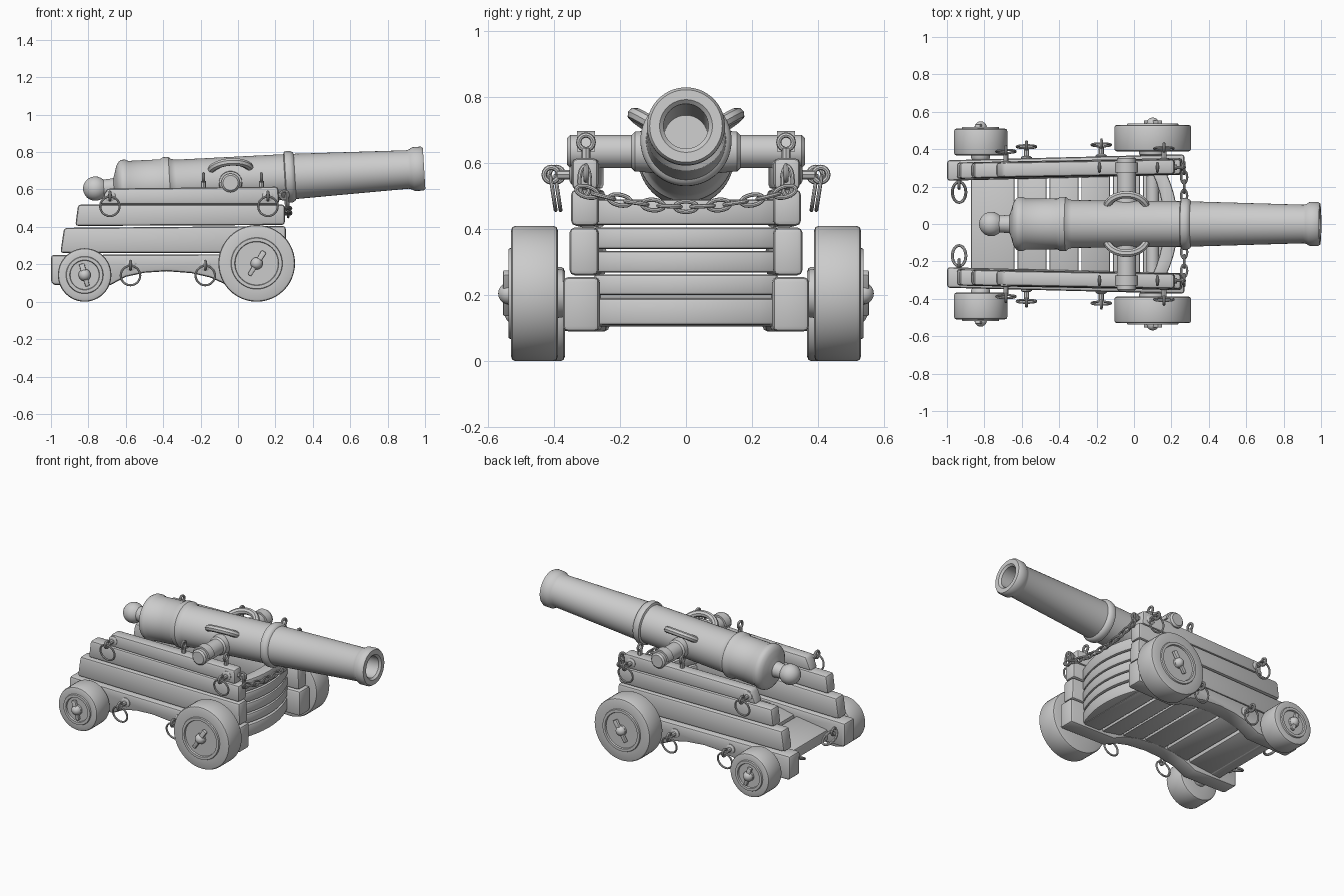
import bpy, bmesh
from math import sin, cos, pi, radians
from mathutils import Vector as V

if "Cube" in bpy.data.objects:
    bpy.data.objects.remove(bpy.data.objects["Cube"])


def add_mesh(name, bm, bevel=0.0):
    bmesh.ops.recalc_face_normals(bm, faces=bm.faces[:])
    if bevel:
        edges = [e for e in bm.edges if e.calc_face_angle(0) > radians(30)]
        bmesh.ops.bevel(bm, geom=edges, offset=bevel, segments=2, profile=0.5,
                        affect='EDGES', clamp_overlap=True)
    me = bpy.data.meshes.new(name)
    bm.to_mesh(me)
    bm.free()
    ob = bpy.data.objects.new(name, me)
    bpy.context.collection.objects.link(ob)
    return ob


def prism(name, pts, place, bevel=0.015):
    """Closed 2D outline swept between place(p, 0) and place(p, 1)."""
    bm = bmesh.new()
    a, b = [[bm.verts.new(place(p, k)) for p in pts] for k in (0, 1)]
    bm.faces.new(a)
    bm.faces.new(b[::-1])
    for i in range(len(pts)):
        j = (i + 1) % len(pts)
        bm.faces.new((a[i], a[j], b[j], b[i]))
    return add_mesh(name, bm, bevel)


def lathe(name, profile, origin, axis, n=40):
    """Profile of (distance along axis, radius)."""
    axis, o = V(axis).normalized(), V(origin)
    u = axis.orthogonal().normalized()
    w = axis.cross(u)
    bm = bmesh.new()
    rings = []
    for a, r in profile:
        c = o + axis * a
        if r < 1e-5:
            rings.append([bm.verts.new(c)] * n)
        else:
            rings.append([bm.verts.new(c + (u * cos(2*pi*i/n) + w * sin(2*pi*i/n)) * r)
                          for i in range(n)])
    for p, q in zip(rings, rings[1:]):
        for i in range(n):
            j = (i + 1) % n
            vs = list(dict.fromkeys((p[i], p[j], q[j], q[i])))
            if len(vs) > 2:
                bm.faces.new(vs)
    return add_mesh(name, bm)


def tube(name, pts, r, closed=False):
    cu = bpy.data.curves.new(name, 'CURVE')
    cu.dimensions = '3D'
    cu.bevel_depth, cu.bevel_resolution, cu.use_fill_caps = r, 2, True
    sp = cu.splines.new('POLY')
    sp.points.add(len(pts) - 1)
    for q, p in zip(sp.points, pts):
        q.co = (*p, 1)
    sp.use_cyclic_u = closed
    tmp = bpy.data.objects.new(name, cu)
    me = bpy.data.meshes.new_from_object(tmp)
    bpy.data.objects.remove(tmp)
    ob = bpy.data.objects.new(name, me)
    bpy.context.collection.objects.link(ob)
    return ob


def ring(name, c, u, w, r, n=24):
    c, u, w = V(c), V(u), V(w)
    return tube(name, [c + u * cos(2*pi*i/n) + w * sin(2*pi*i/n) for i in range(n)], r, True)


def ball(name, c, r):
    return lathe(name, [(-r * cos(pi*i/10), r * sin(pi*i/10)) for i in range(11)], c, (0, 1, 0), 20)


# Gun barrel: cascabel, breech, reinforcing rings, muzzle and bore
tilt = radians(3.5)
bore_axis = V((cos(tilt), 0, sin(tilt)))
pivot = V((-0.04, 0, 0.649))
knob = [(-0.765 - 0.065 * cos(i * pi / 12), 0.065 * sin(i * pi / 12)) for i in range(10)]
profile = knob + [
    (-0.69, 0.047), (-0.665, 0.05), (-0.655, 0.08), (-0.645, 0.115), (-0.63, 0.138), (-0.615, 0.145),
    (-0.595, 0.145), (-0.58, 0.137), (-0.41, 0.135), (-0.395, 0.145), (-0.365, 0.145),
    (-0.35, 0.133), (-0.33, 0.128), (0.25, 0.122), (0.255, 0.135), (0.265, 0.138), (0.285, 0.138),
    (0.30, 0.13), (0.305, 0.121), (0.91, 0.103), (0.925, 0.108), (0.94, 0.117),
    (0.985, 0.118), (0.997, 0.11), (0.997, 0.08), (0.985, 0.068), (0.45, 0.066), (0.45, 0)]
lathe("barrel", [(x + 0.04, r) for x, r in profile], pivot, bore_axis, 56)

# Trunnions, collars and lifting handles
T = V((-0.04, 0, 0.635))
lathe("trunnion", [(-0.36, 0), (-0.36, 0.04), (-0.35, 0.05), (-0.165, 0.05), (-0.155, 0.06), (-0.1, 0.065),
                   (0.1, 0.065), (0.155, 0.06), (0.165, 0.05), (0.35, 0.05), (0.36, 0.04), (0.36, 0)],
      T, (0, 1, 0))
for s in (1, -1):
    d = V((0, s * cos(radians(32)), sin(radians(32))))
    tube("lifting_handle", [pivot + bore_axis * (0.105 * cos(a)) + d * (0.10 + 0.085 * sin(a))
                            for a in [pi * i / 16 for i in range(17)]], 0.021)


def eye_bolt(name, base, d, length, eye_u):
    """Shaft with a small eye at its end; eye lies in the plane of d and eye_u."""
    base, d = V(base), V(d)
    tip = base + d * length
    tube(name + "_shaft", [base, tip], 0.014)
    ring(name + "_eye", tip + d * 0.018, d * 0.022, V(eye_u) * 0.022, 0.008, 16)


# Stepped side cheeks, slightly converging toward the rear
low_cheek = [(-1, 0.10), (-1, 0.25), (0.27, 0.255), (0.27, 0.09), (-0.06, 0.09), (-0.15, 0.13),
             (-0.25, 0.153), (-0.38, 0.163), (-0.5, 0.155), (-0.6, 0.133), (-0.68, 0.09), (-0.98, 0.09)]
tiers = [("lower_cheek", low_cheek, 0.286, 0.025, 0.055),
         ("second_cheek", [(-0.95, 0.26), (-0.93, 0.395), (0.255, 0.405), (0.26, 0.26)], 0.284, 0.02, 0.044),
         ("third_cheek", [(-0.87, 0.405), (-0.855, 0.52), (0.25, 0.52), (0.25, 0.41)], 0.284, 0.018, 0.042),
         ("upper_cheek", [(-0.74, 0.52), (-0.70, 0.605), (0.215, 0.615), (0.22, 0.52)], 0.284, 0.018, 0.04)]
for s in (1, -1):
    for name, pts, y0, slope, half in tiers:
        prism(name, pts, lambda p, k: (p[0], s * (y0 + slope * (p[0] + 1) + (2*k - 1) * half), p[1]), 0.016)
    # Strap over the trunnion
    arc = [pi * i / 12 for i in range(13)]
    strap = [(0.062 * cos(a), 0.062 * sin(a)) for a in arc] + [(0.045 * cos(a), 0.045 * sin(a)) for a in arc[::-1]]
    prism("trunnion_strap", strap, lambda p, k: (T.x + p[0], s * (0.275 + 0.055 * k), T.z + p[1]), 0)
    # Side eye bolts with hanging rings
    for x, z, y in ((-0.685, 0.565, 0.32), (0.16, 0.565, 0.335), (-0.575, 0.195, 0.345), (-0.175, 0.195, 0.355)):
        lathe("bolt_washer", [(0, 0), (0, 0.03), (0.012, 0.03), (0.018, 0.02), (0.018, 0)],
              (x, s * y, z), (0, s, 0), 20)
        eye_bolt("side_bolt", (x, s * (y - 0.02), z), (0, s, 0), 0.075, (0, 0, 1))
        ring("side_ring", (x, s * (y + 0.068), z - 0.055), (0.052, 0, 0), (0, s * 0.008, 0.052), 0.006, 28)
    # Eye bolts on top of the cheeks
    for x in (-0.185, 0.125):
        eye_bolt("top_bolt", (x, s * 0.303, 0.59), (0, 0, 1), 0.055, (0, 1, 0))
    # Rear inner bolts and rings
    eye_bolt("rear_bolt", (-0.935, s * 0.25, 0.19), (0, -s, 0), 0.02, (0, 0, 1))
    ring("rear_ring", (-0.935, s * 0.17, 0.165), (0.036, 0, 0), (0, s * 0.055, 0.025), 0.008)
    # Front eye and long link holding the chain
    eye_bolt("chain_bolt", (0.20, s * 0.303, 0.57), (1, 0, 0), 0.03, (0, 0, 1))
    ring("chain_hanger", (0.26, s * 0.307, 0.545), (0.004, s * 0.016, 0), (0, 0, 0.045), 0.007)

# Sagging chain across the front
N = 13
chain = lambda y: V((0.268, y, 0.468 + 0.045 * (y / 0.3) ** 2))
for i in range(N):
    y = -0.3 + 0.6 * i / (N - 1)
    t = (chain(y + 0.01) - chain(y - 0.01)).normalized()
    side = V((1, 0, 0)) if i % 2 else t.cross(V((1, 0, 0)))
    ring("chain_link", chain(y), t * 0.034, side * 0.016, 0.0065, 16)

# Bowed front planks
ys = [-0.28 + 0.56 * i / 10 for i in range(11)]
bow = lambda y: 0.17 + 0.065 * (1 - (y / 0.28) ** 2)
outline = [(bow(y), y) for y in ys] + [(bow(y) - 0.075, y) for y in ys[::-1]]
for z0, z1 in ((0.11, 0.19), (0.2, 0.262), (0.268, 0.334), (0.34, 0.405), (0.412, 0.49)):
    prism("front_plank", outline, lambda p, k: (p[0], p[1], z0 + (z1 - z0) * k), 0.01)

# Arched floor planks
arch = lambda x: 0.105 + 0.065 * max(0.0, 1 - ((x + 0.38) / 0.34) ** 2)
edges = [-0.88, -0.63, -0.46, -0.29, -0.12, 0.04, 0.18]
for x0, x1 in zip(edges, edges[1:]):
    a, b = x0 + 0.008, x1 - 0.008
    prism("floor_plank", [(a, arch(a)), (b, arch(b)), (b, arch(b) + 0.07), (a, arch(a) + 0.07)],
          lambda p, k: (p[0], 0.27 * (2*k - 1), p[1]), 0.008)

# Axles and wheels with hub rings and linchpins
for label, x, R, y0, y1, disc, pin, lean in (("front", 0.10, 0.205, 0.388, 0.53, 0.138, 0.075, 32),
                                             ("rear", -0.82, 0.143, 0.367, 0.51, 0.10, 0.062, -15)):
    lathe(label + "_axle", [(-y1 - 0.01, 0), (-y1 - 0.01, 0.034), (y1 + 0.01, 0.034), (y1 + 0.01, 0)],
          (x, 0, R), (0, 1, 0), 24)
    for s in (1, -1):
        lathe(label + "_wheel", [
            (y0 - 0.022, 0), (y0 - 0.022, R * 0.32), (y0 - 0.016, R * 0.35), (y0, R * 0.36),
            (y0, R - 0.014), (y0 + 0.004, R - 0.004), (y0 + 0.014, R), (y1 - 0.014, R), (y1 - 0.004, R - 0.004),
            (y1, R - 0.014), (y1, disc), (y1 + 0.008, disc - 0.003), (y1 + 0.008, disc - 0.02),
            (y1 - 0.002, disc - 0.023), (y1 - 0.002, 0)], (x, 0, R), (0, s, 0), 48)
        ball(label + "_axle_cap", (x, s * (y1 + 0.006), R), 0.033)
        q = radians(lean)
        along, across = V((sin(q), 0, cos(q))), V((cos(q), 0, -sin(q)))
        c = V((x, s * (y1 + 0.004), R))
        prism(label + "_linchpin", [(-0.011, -pin), (0.011, -pin), (0.015, pin), (-0.015, pin)],
              lambda p, k: c + across * p[0] + along * p[1] + V((0, s * 0.02 * k, 0)), 0.004)

# Smooth shading with crisp edges
bpy.ops.object.select_all(action='SELECT')
bpy.context.view_layer.objects.active = bpy.context.selected_objects[0]
bpy.ops.object.shade_smooth_by_angle(angle=radians(35))
